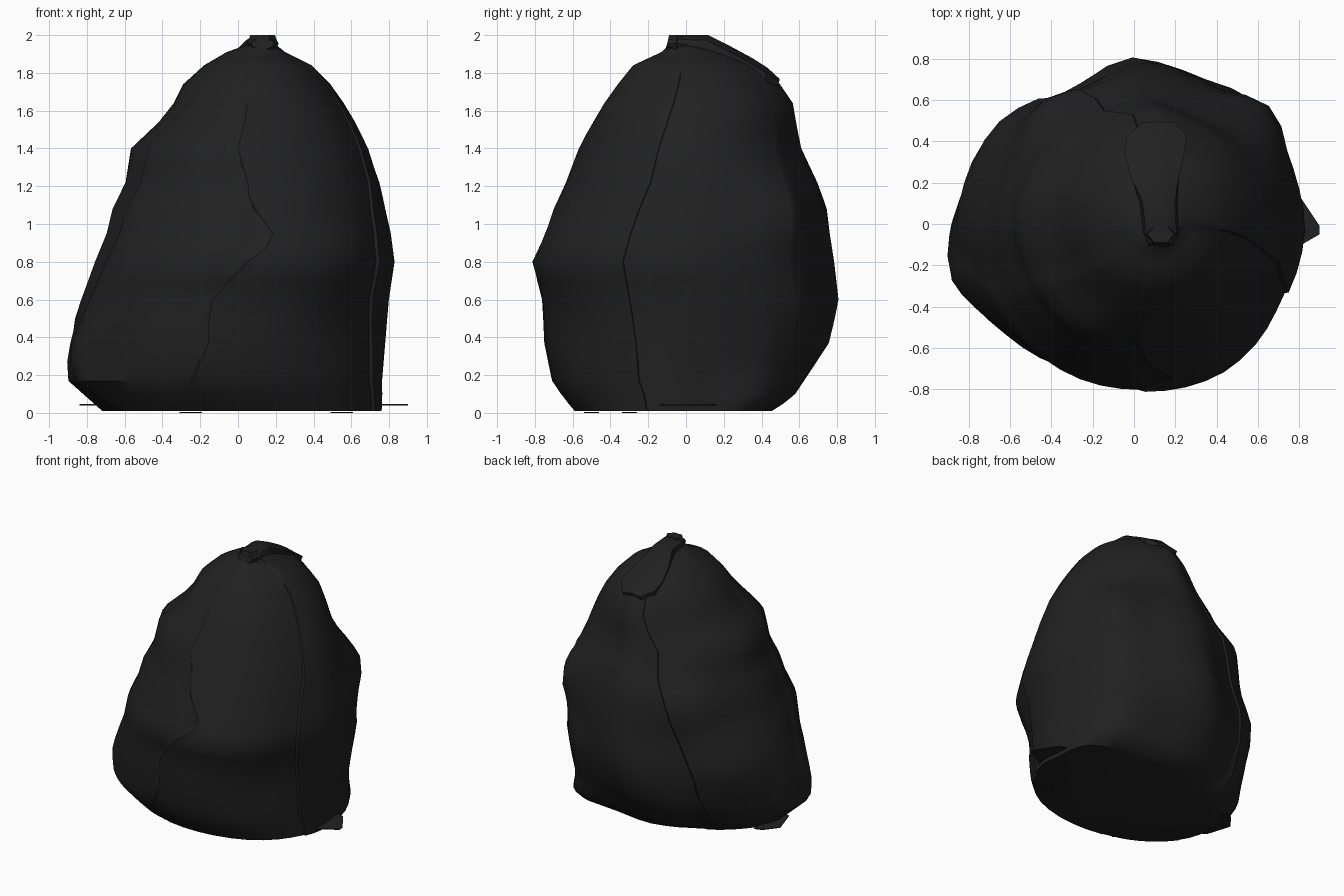
import bpy, bmesh, math
from mathutils import Vector

if "Cube" in bpy.data.objects:
    bpy.data.objects.remove(bpy.data.objects["Cube"])

black = bpy.data.materials.new("matte black plastic")
black.diffuse_color = (0.015, 0.015, 0.015, 1)
black.use_nodes = True
black.node_tree.nodes["Principled BSDF"].inputs["Base Color"].default_value = black.diffuse_color


def lerp_table(table, t):
    """Piecewise linear lookup in rows of (t, values...)."""
    if t <= table[0][0]:
        return table[0][1:]
    for a, b in zip(table, table[1:]):
        if t <= b[0]:
            k = (t - a[0]) / (b[0] - a[0])
            return [p + (q - p) * k for p, q in zip(a[1:], b[1:])]
    return table[-1][1:]


def make_object(name, bm, angle):
    bmesh.ops.recalc_face_normals(bm, faces=bm.faces)
    mesh = bpy.data.meshes.new(name)
    bm.to_mesh(mesh)
    bm.free()
    mesh.materials.append(black)
    ob = bpy.data.objects.new(name, mesh)
    bpy.context.collection.objects.link(ob)
    bpy.context.view_layer.objects.active = ob
    ob.select_set(True)
    bpy.ops.object.shade_smooth_by_angle(angle=math.radians(angle))
    ob.select_set(False)
    return ob


def loft(name, rings, angle=40):
    """Skin closed rings of points and cap both ends."""
    bm = bmesh.new()
    loops = [[bm.verts.new(p) for p in ring] for ring in rings]
    for a, b in zip(loops, loops[1:]):
        for i in range(len(a)):
            j = (i + 1) % len(a)
            bm.faces.new((a[i], a[j], b[j], b[i]))
    bm.faces.new(loops[0])
    bm.faces.new(loops[-1])
    return make_object(name, bm, angle)


# Bag extents by height: z, x min, x max, y min, y max
EXTENTS = [
    (0.01, -0.72, 0.76, -0.59, 0.46), (0.08, -0.80, 0.765, -0.65, 0.57),
    (0.17, -0.89, 0.765, -0.71, 0.63), (0.37, -0.87, 0.78, -0.75, 0.76),
    (0.50, -0.86, 0.79, -0.755, 0.79), (0.60, -0.83, 0.80, -0.76, 0.81),
    (0.80, -0.76, 0.83, -0.81, 0.79), (0.95, -0.70, 0.81, -0.75, 0.77),
    (1.08, -0.67, 0.78, -0.70, 0.75), (1.22, -0.60, 0.75, -0.63, 0.70),
    (1.40, -0.57, 0.69, -0.55, 0.62), (1.54, -0.42, 0.62, -0.48, 0.59),
    (1.64, -0.34, 0.56, -0.43, 0.57), (1.74, -0.29, 0.49, -0.36, 0.50),
    (1.84, -0.18, 0.39, -0.28, 0.40), (1.91, -0.06, 0.25, -0.13, 0.22),
    (1.95, 0.05, 0.20, -0.09, 0.06)]

# Outline radius by direction, every 30 degrees
OUTLINE = [1, .97, .94, 1, .91, .93, 1, 1.0, 1.0, 1, 1.0, .98, 1]
OUTLINE = [(30 * i, r) for i, r in enumerate(OUTLINE)]

# Folds running up the bag: rows of (z, direction in degrees)
FOLDS = [
    [(0, -107), (.37, -98), (.6, -99), (.8, -89), (.92, -79), (1.15, -91), (1.42, -96), (1.84, -100)],
    [(0, -16), (.6, -25), (1, -24), (1.22, -20), (1.64, -16), (1.84, -14)],
    [(0, 50), (.6, 44), (1.1, 42), (1.5, 55), (1.9, 62)],
    [(0, 128), (.6, 126), (1, 119), (1.5, 108), (1.9, 100)],
    [(0, 205), (.4, 196), (.9, 204), (1.4, 212), (1.84, 222)]]
# How far each panel tucks under the next fold
LAPS = [.02, .004, .018, .006, .012]

# Corners and dents: direction, z, depth, spread in degrees, spread in z
BUMPS = [(42, 1.05, .15, 15, .22), (43, 0.0, .22, 20, .28), (43, .55, .08, 18, .25),
         (198, .30, .07, 14, .16), (148, .65, .07, 18, .22), (132, 1.05, .12, 18, .22),
         (110, .60, -.05, 12, .25), (245, 1.42, .09, 20, .20), (-48, .42, -.03, 14, .10),
         (-62, .75, .02, 22, .25), (75, 1.45, -.04, 16, .2)]


def bag_point(deg, z, scale):
    x0, x1, y0, y1 = lerp_table(EXTENTS, z)
    r = lerp_table(OUTLINE, deg % 360)[0]
    for d, bz, amp, sd, sz in BUMPS:
        off = (deg - d + 180) % 360 - 180
        r += amp * math.exp(-(off / sd) ** 2 - ((z - bz) / sz) ** 2)
    a = math.radians(deg)
    r *= scale
    return Vector(((x0 + x1) / 2 + (x1 - x0) / 2 * r * math.cos(a),
                   (y0 + y1) / 2 + (y1 - y0) / 2 * r * math.sin(a), z))


# Bag body: panels between folds, each one lapping over the next
heights = [.01, .05, .1, .17, .27, .37, .5, .6, .7, .8, .88, .95, 1.08, 1.15, 1.22,
           1.31, 1.40, 1.47, 1.54, 1.64, 1.74, 1.79, 1.84, 1.88, 1.91, 1.95]
PER_PANEL = 10
rings = []
for z in heights:
    starts = [lerp_table(f, z)[0] for f in FOLDS]
    ring = []
    for a, b, depth in zip(starts, starts[1:] + [starts[0] + 360], LAPS):
        for i in range(PER_PANEL):
            t = i / (PER_PANEL - 1)
            lap = 1.0 - depth * max(0, (t - 0.7) / 0.3)
            ring.append(bag_point(a + 0.4 + (b - a - 0.8) * t, z, lap))
    rings.append(ring)
loft("bag_body", rings)

# Gathered neck folded over towards the back: centre x, y, z, half width, half thickness
NECK = [(.13, -.10, 1.955, .06, .03), (.13, -.04, 1.955, .085, .045),
        (.12, .10, 1.945, .09, .055), (.10, .22, 1.885, .12, .05),
        (.10, .34, 1.82, .15, .05), (.11, .42, 1.775, .15, .045),
        (.12, .49, 1.745, .08, .02)]
rings = []
for n, (x, y, z, w, h) in enumerate(NECK):
    ring = []
    for i in range(12):
        a = 2 * math.pi * i / 12
        pleat = 1 + (0.12 if i % 2 else -0.08) * (n > 2)
        ring.append((x + w * math.cos(a) * pleat, y + 0.3 * h * math.sin(a), z + h * math.sin(a) * pleat))
    rings.append(ring)
loft("folded_neck", rings, 30)

# Small pinched knot at the front of the neck
loft("knot", [[(.13 + r * math.cos(k * math.pi / 3), -.05 + .7 * r * math.sin(k * math.pi / 3), z)
               for k in range(6)] for z, r in ((1.91, .08), (1.96, .08), (2.0, .065))], 30)


# Thin plastic flaps lying flat at the base
def flap(name, pts, z):
    loft(name, [[(x, y, z + h) for x, y in pts] for h in (0, .006)], 30)


flap("right_base_flap", [(.90, -.05), (.90, -.01), (.80, .14), (.72, .16), (.72, -.16), (.76, -.13)], .04)
flap("left_base_flap", [(-.84, .05), (-.78, -.14), (-.7, -.18), (-.7, .17), (-.76, .15)], .04)
# Small puckers where the base touches the ground
for k, (x, y) in enumerate([(-.25, -.5), (.55, -.3)]):
    flap("base_pucker_%d" % (k + 1), [(x - .06, y), (x, y - .04), (x + .06, y), (x, y + .04)], 0.0)
